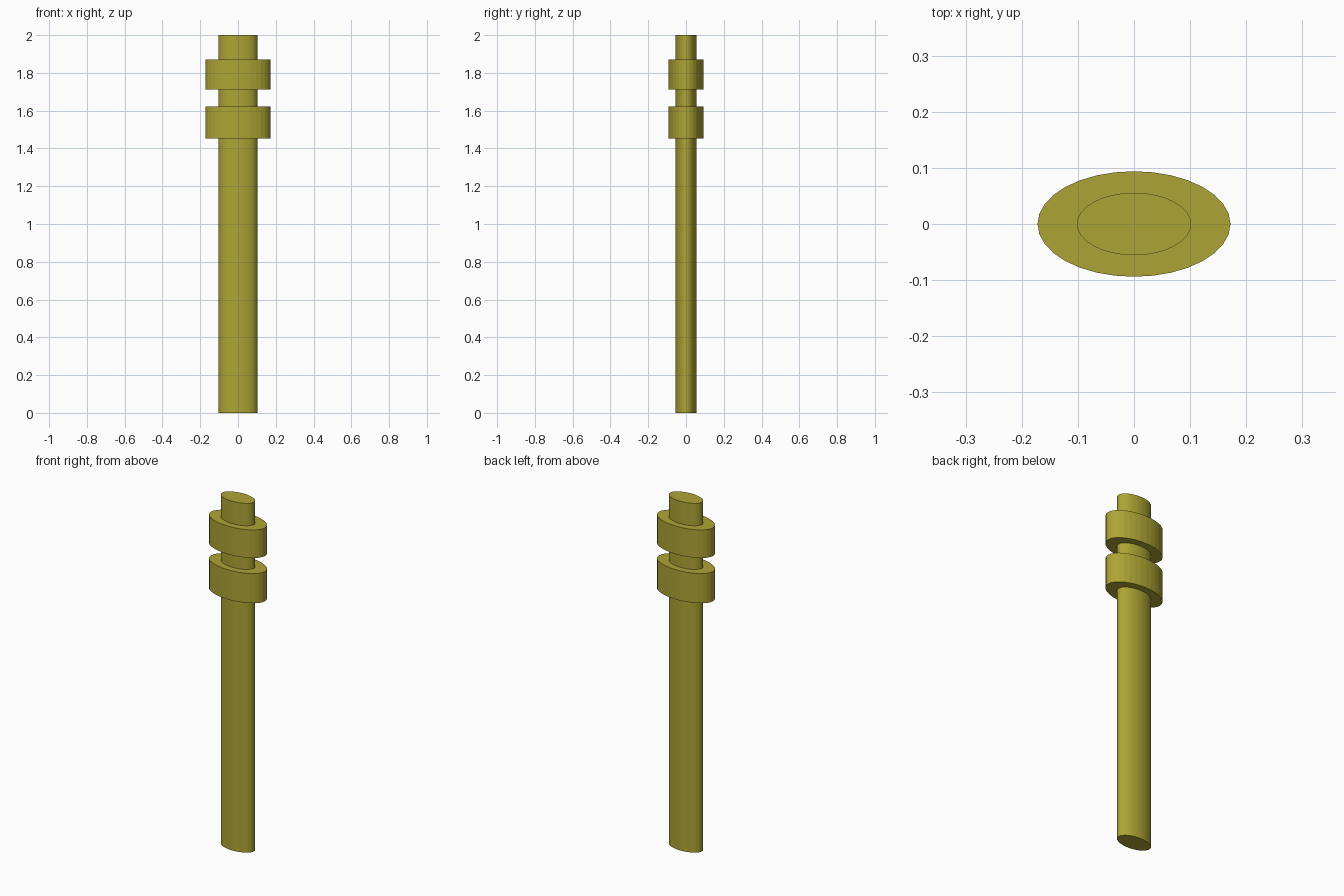
import bpy

if "Cube" in bpy.data.objects:
    bpy.data.objects.remove(bpy.data.objects["Cube"])

SIDES = 32
RATIO = 0.546  # depth / width of the oval section

olive = bpy.data.materials.new("olive")
olive.diffuse_color = (0.42, 0.37, 0.035, 1)
olive.use_nodes = True
olive.node_tree.nodes["Principled BSDF"].inputs["Base Color"].default_value = olive.diffuse_color


def oval_cylinder(name, radius, z0, z1):
    """Upright oval cylinder between two heights."""
    bpy.ops.mesh.primitive_cylinder_add(
        vertices=SIDES, radius=1, depth=1, location=(0, 0, (z0 + z1) / 2))
    ob = bpy.context.object
    ob.name = name
    ob.scale = (radius, radius * RATIO, z1 - z0)
    bpy.ops.object.transform_apply(location=False, rotation=False, scale=True)
    ob.data.materials.append(olive)
    return ob


# Full-height shaft, smooth around its side
oval_cylinder("shaft", 0.102, 0, 2)
bpy.ops.object.shade_smooth_by_angle()

# Two faceted collars near the top
for name, z0, z1 in (("lower_collar", 1.452, 1.622), ("upper_collar", 1.711, 1.872)):
    oval_cylinder(name, 0.172, z0, z1)
